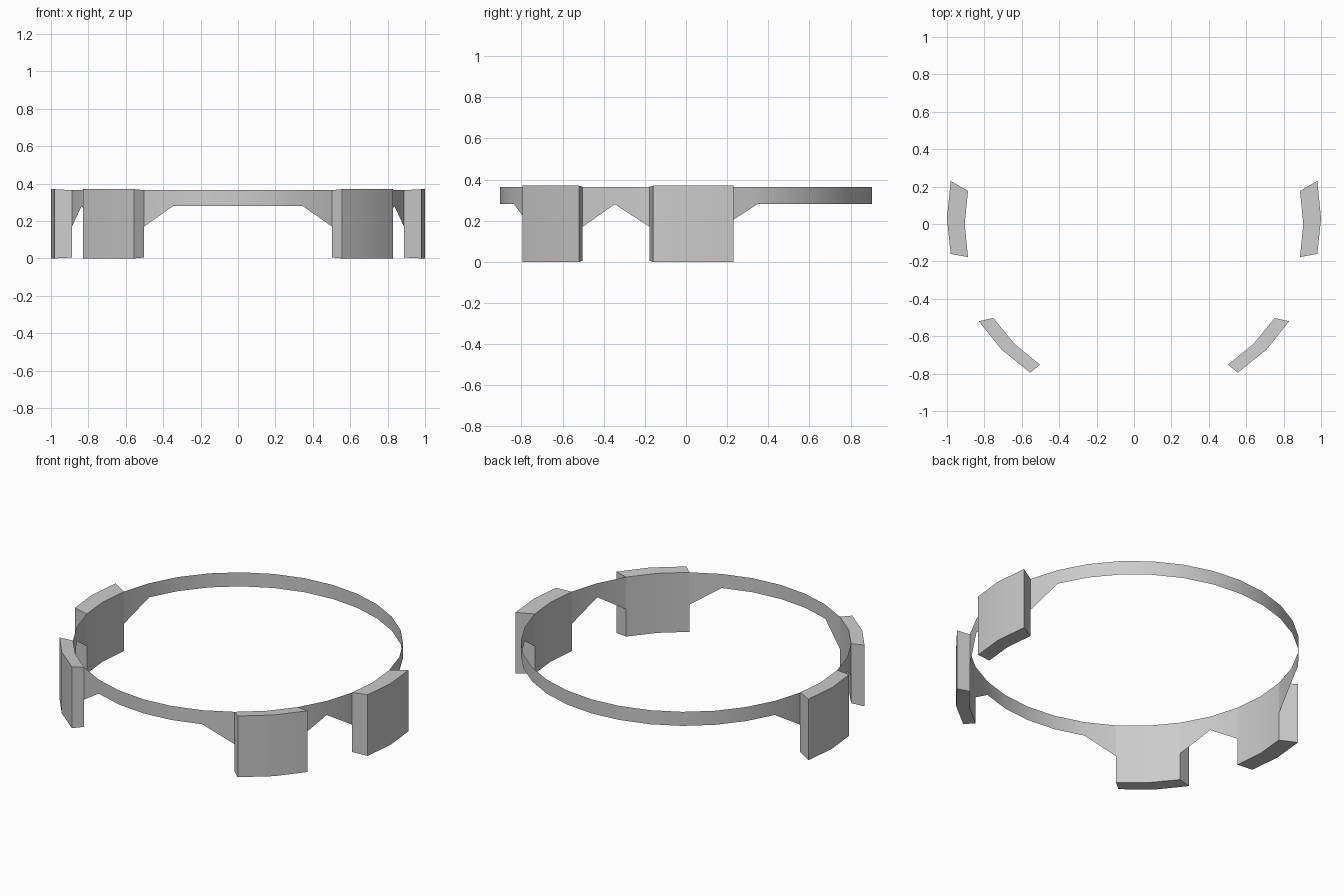
import bpy, bmesh
from math import cos, sin, radians

cube = bpy.data.objects.get("Cube")
if cube:
    bpy.data.objects.remove(cube)

grey = bpy.data.materials.new("plain grey")
grey.use_nodes = True
COLOUR = (0.6, 0.6, 0.6, 1)
grey.diffuse_color = COLOUR
grey.node_tree.nodes["Principled BSDF"].inputs["Base Color"].default_value = COLOUR

RADIUS, SIDES = 0.905, 32
STEP = 360 / SIDES
TOP, BAND_LOW, GUSSET_LOW = 0.365, 0.28, 0.17


def ring_point(i):
    """Ring corner i, counted from +x round towards the front."""
    a = radians(i * STEP)
    return RADIUS * cos(a), -RADIUS * sin(a)


def finish(name, bm):
    bmesh.ops.recalc_face_normals(bm, faces=bm.faces)
    mesh = bpy.data.meshes.new(name)
    bm.to_mesh(mesh)
    bm.free()
    mesh.materials.append(grey)
    obj = bpy.data.objects.new(name, mesh)
    bpy.context.collection.objects.link(obj)
    bpy.ops.object.select_all(action='DESELECT')
    obj.select_set(True)
    bpy.context.view_layer.objects.active = obj
    bpy.ops.object.shade_smooth_by_angle(angle=radians(35))


# Thin band: its lower edge dips into gussets where it meets the pads
side_pad, front_pad = (-1, 0, 1), (3, 4, 5)
half = SIDES // 2
covered = set()
for i in side_pad + front_pad:
    covered |= {i % SIDES, (half - i) % SIDES}
bm = bmesh.new()
columns = []
for i in range(SIDES):
    x, y = ring_point(i)
    low = GUSSET_LOW if i in covered else BAND_LOW
    columns.append((bm.verts.new((x, y, low)), bm.verts.new((x, y, TOP))))
for i in range(SIDES):
    j = (i + 1) % SIDES
    # the pads' inner faces stand in for the band there
    if not (i in covered and j in covered):
        bm.faces.new((columns[i][0], columns[j][0], columns[j][1], columns[i][1]))
finish("band", bm)


# Curved pads: inner face on the ring, outer face bulging outwards
def pad(name, corners, outer, mirror):
    bm = bmesh.new()
    rows = []
    for i, (ox, oy) in zip(corners, outer):
        ix, iy = ring_point(i)
        rows.append([bm.verts.new((x * mirror, y, z)) for x, y, z in
                     ((ix, iy, 0.005), (ix, iy, TOP), (ox, oy, 0.37), (ox, oy, 0))])
    for a, b in zip(rows, rows[1:]):
        for k in range(4):
            n = (k + 1) % 4
            bm.faces.new((a[k], a[n], b[n], b[k]))
    bm.faces.new(rows[0])
    bm.faces.new(rows[-1])
    finish(name, bm)


for side, sign in (("left", 1), ("right", -1)):
    pad(side + "_side_pad", side_pad, ((0.98, 0.23), (1, 0.03), (0.98, -0.16)), sign)
    pad(side + "_front_pad", front_pad, ((0.83, -0.52), (0.71, -0.67), (0.555, -0.795)), sign)
